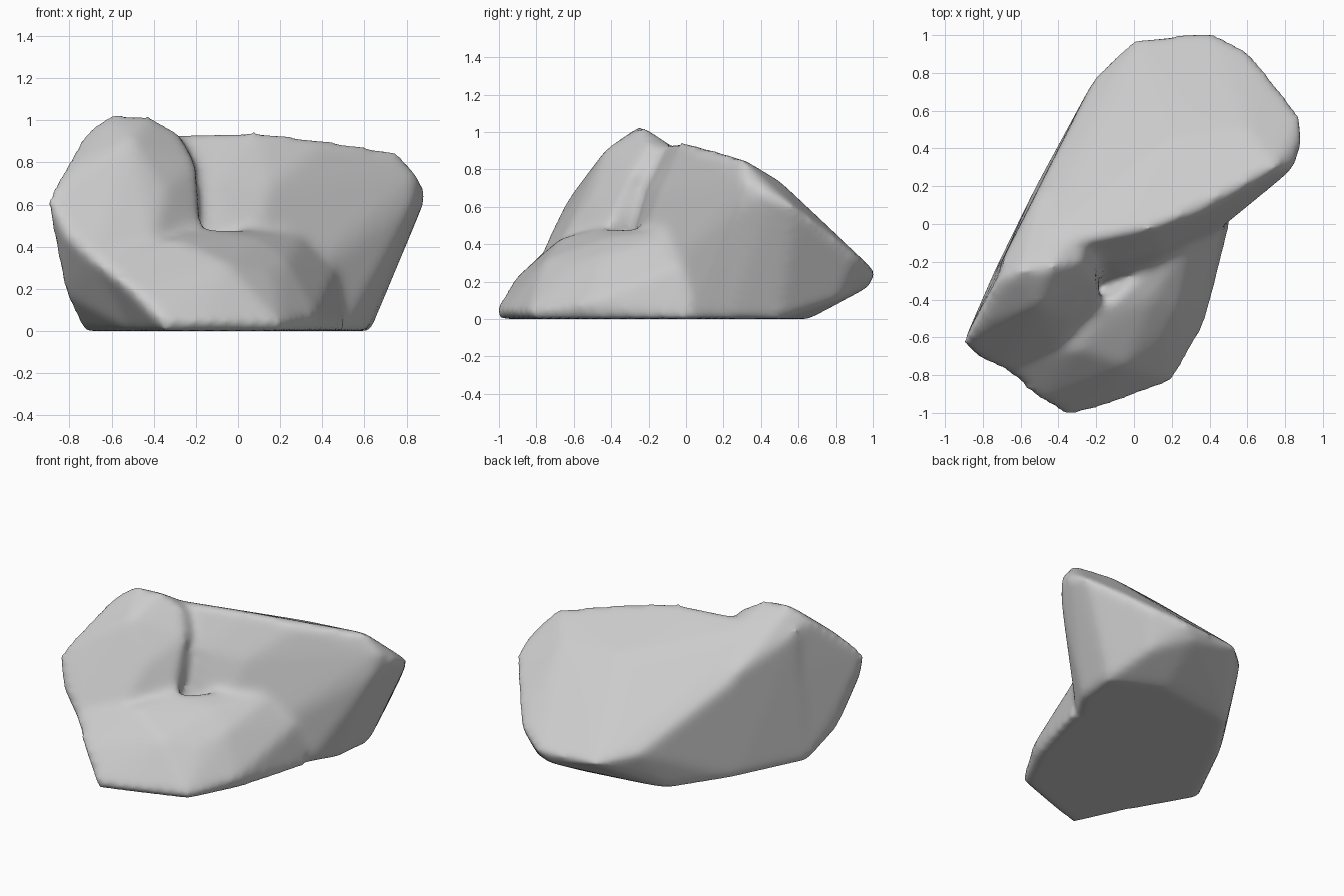
import bpy
import bmesh
from mathutils import Vector

default_cube = bpy.data.objects.get("Cube")
if default_cube:
    bpy.data.objects.remove(default_cube, do_unlink=True)

# Single stone colour
stone = bpy.data.materials.new("grey stone")
stone.use_nodes = True
stone.diffuse_color = (.6, .6, .6, 1)
stone.node_tree.nodes["Principled BSDF"].inputs["Base Color"].default_value = (.6, .6, .6, 1)


def add_hull(bm, points):
    """Add one convex lump of rock, wrapped around its corner points."""
    lump = bmesh.new()
    for point in points:
        lump.verts.new(Vector(point))
    hull = bmesh.ops.convex_hull(lump, input=lump.verts[:])
    unused = [v for v in hull["geom_interior"] if isinstance(v, bmesh.types.BMVert)]
    bmesh.ops.delete(lump, geom=unused, context='VERTS')
    bmesh.ops.recalc_face_normals(lump, faces=lump.faces[:])
    piece = bpy.data.meshes.new("lump")
    lump.to_mesh(piece)
    lump.free()
    bm.from_mesh(piece)
    bpy.data.meshes.remove(piece)


# Long wedge: crest, back slope, back lip, base
wedge = [
    (-.7, -.2, .9), (-.5, -.1, .92), (0, -.04, .95), (.1, -.02, .95),
    (.4, .08, .89), (.75, .3, .86), (.85, .31, .74), (.83, .28, .6),
    (.9, .46, .66), (.88, .58, .6), (.6, .5, .74), (.2, .45, .74),
    (.75, .74, .48), (.62, .91, .34), (.42, 1.02, .25), (0, .98, .25),
    (.35, .98, .17), (.55, .81, .1), (-.2, .79, .3), (-.1, -.2, .7),
    (.15, -.14, .68), (-.74, -.25, 0), (-.52, .2, 0), (-.27, .57, 0),
    (.3, .66, 0), (.63, .5, 0), (.61, .23, 0), (.5, .04, 0), (0, -.4, 0),
]

# Tall shoulder with the summit, running back into the slope
shoulder = [
    (-.62, -.25, 1.03), (-.43, -.23, 1.03), (-.73, -.3, .94), (-.28, -.2, .94),
    (-.2, -.28, .8), (-.17, -.42, .48), (-.82, -.52, .77), (-.91, -.64, .63),
    (-.5, -.43, .91), (-.34, -.5, .66), (-.69, -.78, .34), (-.4, -.66, .43),
    (-.83, -.71, .46), (-.82, -.46, .17), (-.74, -.25, 0), (-.5, -.67, 0),
    (-.3, -.3, 0), (-.6, -.3, 0), (-.5, .2, .69), (-.25, .1, .81),
]

# Low toe with a shelf on top, leaning on the wedge
toe = [
    (-.69, -.78, .34), (-.51, -.93, .2), (-.36, -1.02, .05), (-.15, -.97, .04),
    (.2, -.84, .04), (.37, -.54, .08), (.41, -.3, .02), (.1, -.4, .44),
    (-.17, -.45, .49), (.23, -.45, .34), (.15, -.62, .28), (-.3, -.66, .44),
    (-.05, -.75, .32), (-.5, -.67, 0), (.36, -.5, 0), (.2, -.81, 0),
    (-.35, -1, 0), (-.1, 0, 0), (.51, 0, 0), (.47, 0, .3), (.32, -.02, .48),
]

bm = bmesh.new()
for corners in (wedge, shoulder, toe):
    add_hull(bm, corners)
mesh = bpy.data.meshes.new("boulder")
bm.to_mesh(mesh)
bm.free()
mesh.materials.append(stone)
boulder = bpy.data.objects.new("boulder", mesh)
bpy.context.collection.objects.link(boulder)

# Fuse the lumps into one skin and wear the edges down
remesh = boulder.modifiers.new("fuse", 'REMESH')
remesh.mode = 'VOXEL'
remesh.voxel_size = .025
remesh.use_smooth_shade = True
wear = boulder.modifiers.new("wear", 'SMOOTH')
wear.factor = .5
wear.iterations = 14

bpy.context.view_layer.objects.active = boulder
boulder.select_set(True)
for modifier in ("fuse", "wear"):
    bpy.ops.object.modifier_apply(modifier=modifier)

# Rest the flat base on the ground
lowest = min(v.co.z for v in boulder.data.vertices)
for vertex in boulder.data.vertices:
    vertex.co.z -= lowest
bpy.ops.object.shade_smooth()
